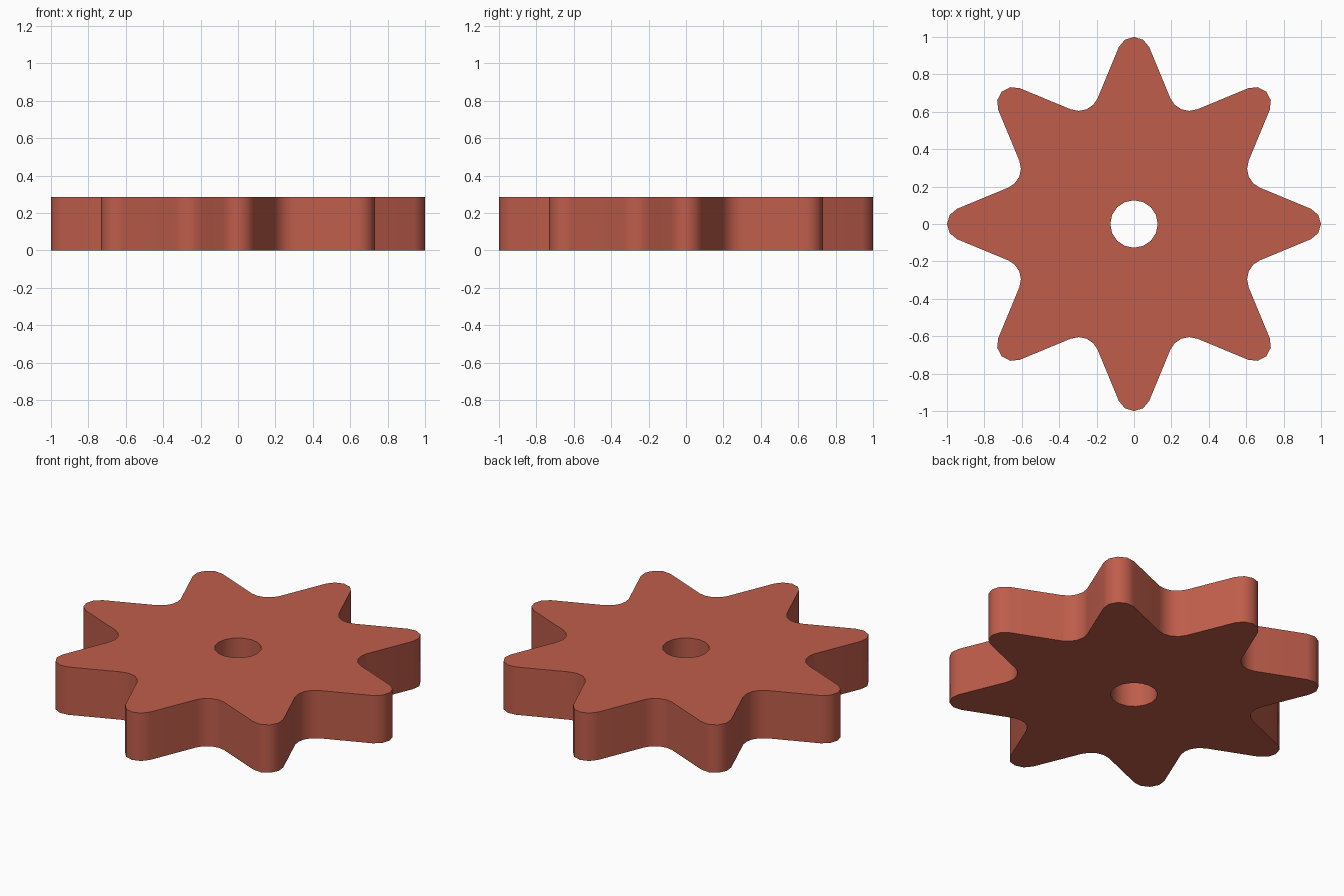
import bpy, bmesh
from math import pi, sin, cos, radians
from mathutils import Matrix, Vector

if "Cube" in bpy.data.objects:
    bpy.data.objects.remove(bpy.data.objects["Cube"])

TEETH, HEIGHT = 8, 0.285
HOLE_R, HOLE_SIDES = 0.127, 16


def arc(cx, cy, r, a0, a1, n):
    return [Vector((cx + r * cos(radians(a0 + (a1 - a0) * i / n)),
                    cy + r * sin(radians(a0 + (a1 - a0) * i / n)), 0)) for i in range(n + 1)]


# One tooth (pointing to +y): rounded tip, then the rounded valley to its right
valley = 0.7736
tooth = arc(0, 0.912, 0.088, 157.5, 22.5, 4)
tooth += arc(valley * cos(radians(67.5)), valley * sin(radians(67.5)), 0.11, 202.5, 292.5, 4)

# Whole outline by rotating the tooth
outline = [Matrix.Rotation(-2 * pi * k / TEETH, 3, 'Z') @ p for k in range(TEETH) for p in tooth]
hole = arc(0, 0, HOLE_R, 0, 360, HOLE_SIDES)[:-1]

bm = bmesh.new()
edges = []
for loop in (outline, hole):
    vs = [bm.verts.new(p) for p in loop]
    edges += [bm.edges.new((vs[i - 1], vs[i])) for i in range(len(vs))]

# Fill between outline and bore, then extrude to thickness
bmesh.ops.triangle_fill(bm, edges=edges, use_beauty=True, normal=(0, 0, 1))
res = bmesh.ops.extrude_face_region(bm, geom=bm.faces[:], use_keep_orig=True)
top = [g for g in res["geom"] if isinstance(g, bmesh.types.BMVert)]
bmesh.ops.translate(bm, verts=top, vec=(0, 0, HEIGHT))
bmesh.ops.recalc_face_normals(bm, faces=bm.faces[:])

mesh = bpy.data.meshes.new("star_gear")
bm.to_mesh(mesh)
bm.free()
gear = bpy.data.objects.new("star_gear", mesh)
bpy.context.collection.objects.link(gear)

# Red clay colour
mat = bpy.data.materials.new("red")
mat.diffuse_color = (0.52, 0.11, 0.07, 1)
mat.use_nodes = True
mat.node_tree.nodes["Principled BSDF"].inputs["Base Color"].default_value = mat.diffuse_color
mesh.materials.append(mat)

# Smooth rounded flanks, sharp rims
bpy.context.view_layer.objects.active = gear
gear.select_set(True)
bpy.ops.object.shade_smooth_by_angle(angle=radians(40))
